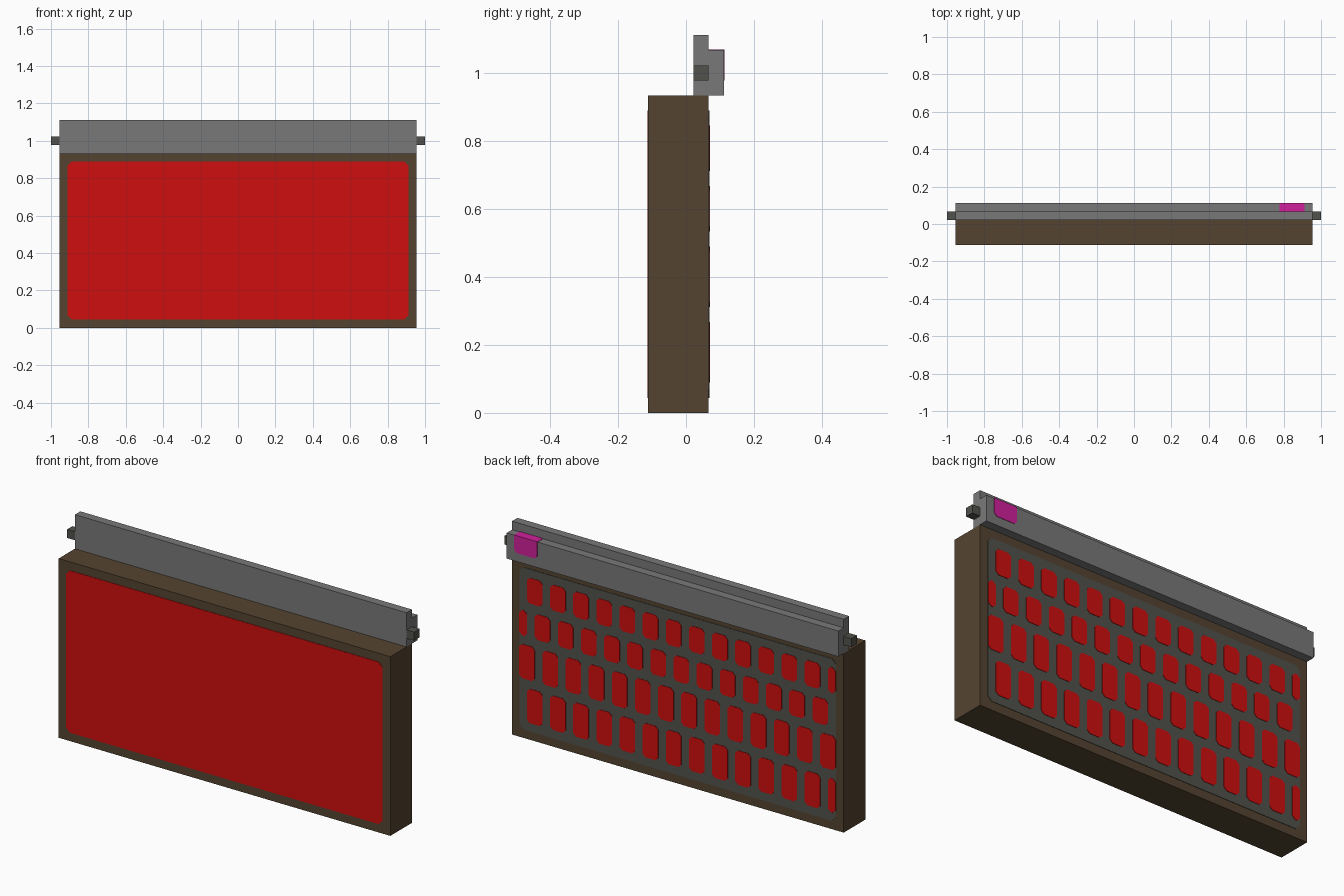
import bpy, bmesh

cube = bpy.data.objects.get("Cube")
if cube:
    bpy.data.objects.remove(cube, do_unlink=True)

U = 2 / 45          # grid unit shared by every part
Y0 = -2.5           # front of the model, in units


def material(name, srgb):
    lin = [((c / 255 + 0.055) / 1.055) ** 2.4 if c > 10 else c / 255 / 12.92 for c in srgb]
    mat = bpy.data.materials.new(name)
    mat.use_nodes = True
    mat.diffuse_color = (*lin, 1)
    mat.node_tree.nodes["Principled BSDF"].inputs["Base Color"].default_value = (*lin, 1)
    return mat


BROWN = material("dark brown", (84, 68, 48))
RED = material("red", (208, 14, 14))
GREY = material("mid grey", (121, 121, 121))
DARK = material("dark grey", (81, 81, 76))
PINK = material("magenta", (208, 32, 156))


def prism(bm, outline, y0, y1):
    """Extrude an x-z outline from y0 to y1 (all in units)."""
    front = [bm.verts.new((x * U, y0 * U, z * U)) for x, z in outline]
    face = bm.faces.new(front)
    new = bmesh.ops.extrude_face_region(bm, geom=[face])["geom"]
    verts = [v for v in new if isinstance(v, bmesh.types.BMVert)]
    bmesh.ops.translate(bm, verts=verts, vec=(0, (y1 - y0) * U, 0))


def rect(x0, x1, z0, z1, c=0):
    """Rectangle outline, with corners clipped by c."""
    if not c:
        return [(x0, z0), (x1, z0), (x1, z1), (x0, z1)]
    return [(x0 + c, z0), (x1 - c, z0), (x1, z0 + c), (x1, z1 - c),
            (x1 - c, z1), (x0 + c, z1), (x0, z1 - c), (x0, z0 + c)]


def part(name, outlines, y0, y1, mat):
    bm = bmesh.new()
    for outline in outlines:
        prism(bm, outline, y0, y1)
    bmesh.ops.recalc_face_normals(bm, faces=bm.faces)
    mesh = bpy.data.meshes.new(name)
    bm.to_mesh(mesh)
    bm.free()
    mesh.materials.append(mat)
    obj = bpy.data.objects.new(name, mesh)
    bpy.context.collection.objects.link(obj)
    return obj


HALF = 21.5         # half width of the case
BACK = 1.5          # back plane of the case
T = 0.05            # plate relief

# Case and its front panel
part("case", [rect(-HALF, HALF, 0, 21)], Y0, BACK, BROWN)
part("front_panel", [rect(-20.5, 20.5, 1, 20, 0.5)], Y0 - T, Y0 + T, RED)

# Back panel with staggered cells, clipped at the panel edges
part("back_panel", [rect(-20.5, 20.5, 1, 20, 0.5)], BACK - T, BACK + T, DARK)
cells = []
for start, z0, z1 in ((2, 16, 19), (0, 12, 15), (1, 7, 11), (2, 2, 6)):
    for left in range(start, 42, 3):
        a, b = max(left, 1), min(left + 2, 42)
        cells.append(rect(HALF - b, HALF - a, z0, z1, 0.36))
part("back_cells", cells, BACK, BACK + 2 * T, RED)

# Top rail: tall front strip, lower back strip, end pegs
part("rail_front", [rect(-HALF, HALF, 21, 25)], 0.5, 1.5, GREY)
part("rail_back", [rect(-HALF, HALF, 21, 24)], 1.5, 2.5, GREY)
for side, s in (("left", 1), ("right", -1)):
    a, b = sorted((s * HALF, s * 22.5))
    part(side + "_peg", [rect(a, b, 22, 23)], 0.5, 1.5, DARK)

# Coloured tag wrapping the top and back of the rail
tag = [(17.5, 24 + T), (17.5, 22.35), (17.85, 22), (20.15, 22), (20.5, 22.35), (20.5, 24 + T)]
part("tag_back", [tag], 2.5 - T, 2.5 + T, PINK)
part("tag_top", [rect(17.5, 20.5, 24 - T, 24 + T)], 1.5, 2.5 - T, PINK)
